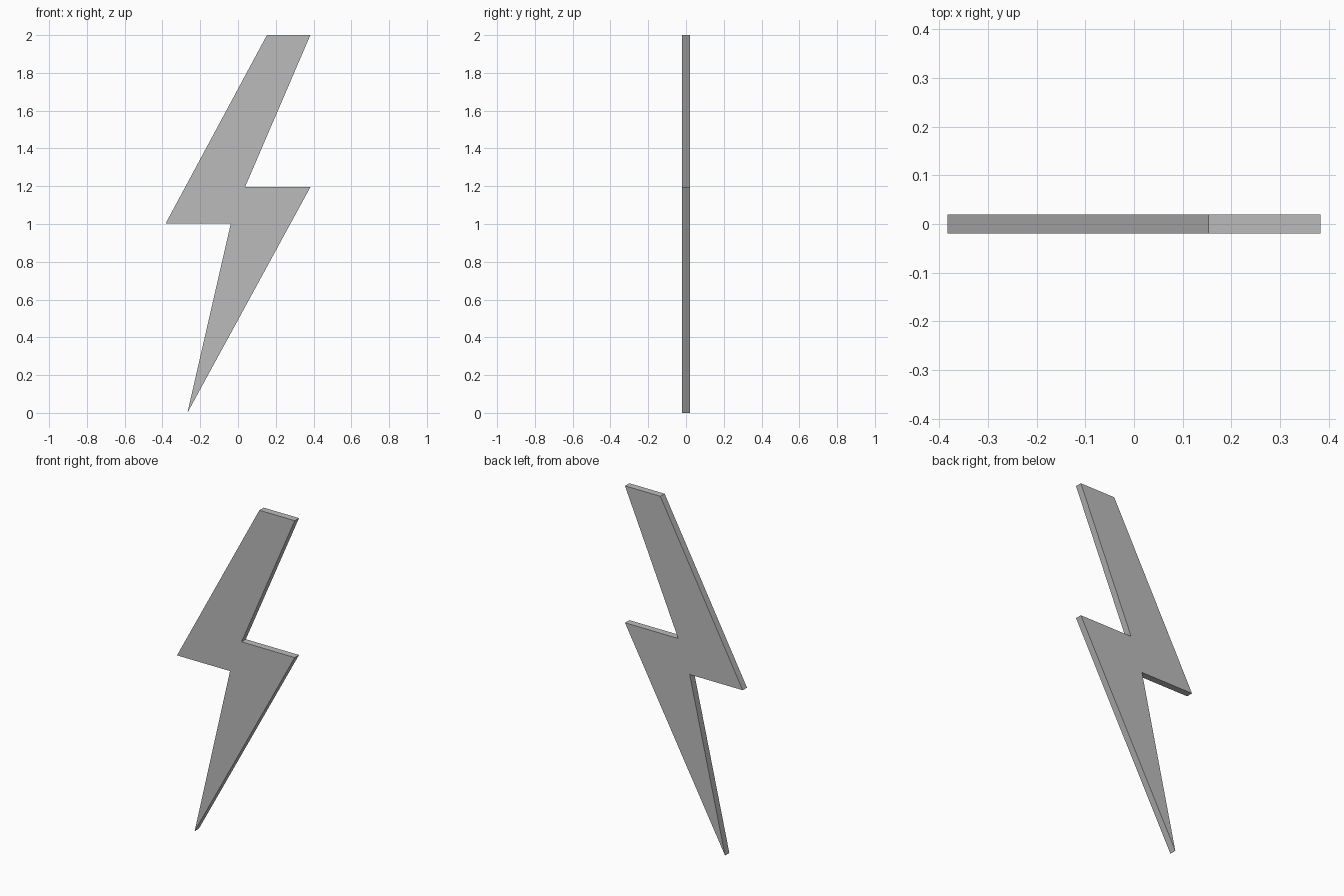
import bpy
import bmesh

cube = bpy.data.objects.get("Cube")
if cube:
    bpy.data.objects.remove(cube, do_unlink=True)

THICKNESS = 0.04

# Plain grey material
grey = bpy.data.materials.new("grey")
grey.use_nodes = True
colour = (0.5, 0.5, 0.5, 1)
grey.diffuse_color = colour
grey.node_tree.nodes["Principled BSDF"].inputs["Base Color"].default_value = colour

# Zigzag outline in x and z, from the lower tip
outline = [
    (-0.268, 0), (0.383, 1.195), (0.037, 1.195), (0.383, 2),
    (0.153, 2), (-0.383, 1.003), (-0.038, 1.003),
]

# Flat bolt plate, extruded from front to back
bm = bmesh.new()
front = bm.faces.new([bm.verts.new((x, -THICKNESS / 2, z)) for x, z in outline])
result = bmesh.ops.extrude_face_region(bm, geom=[front], use_keep_orig=True)
back_verts = [v for v in result["geom"] if isinstance(v, bmesh.types.BMVert)]
bmesh.ops.translate(bm, vec=(0, THICKNESS, 0), verts=back_verts)
bmesh.ops.recalc_face_normals(bm, faces=bm.faces)

mesh = bpy.data.meshes.new("lightning_bolt")
bm.to_mesh(mesh)
bm.free()
mesh.materials.append(grey)
bolt = bpy.data.objects.new("lightning_bolt", mesh)
bpy.context.collection.objects.link(bolt)
